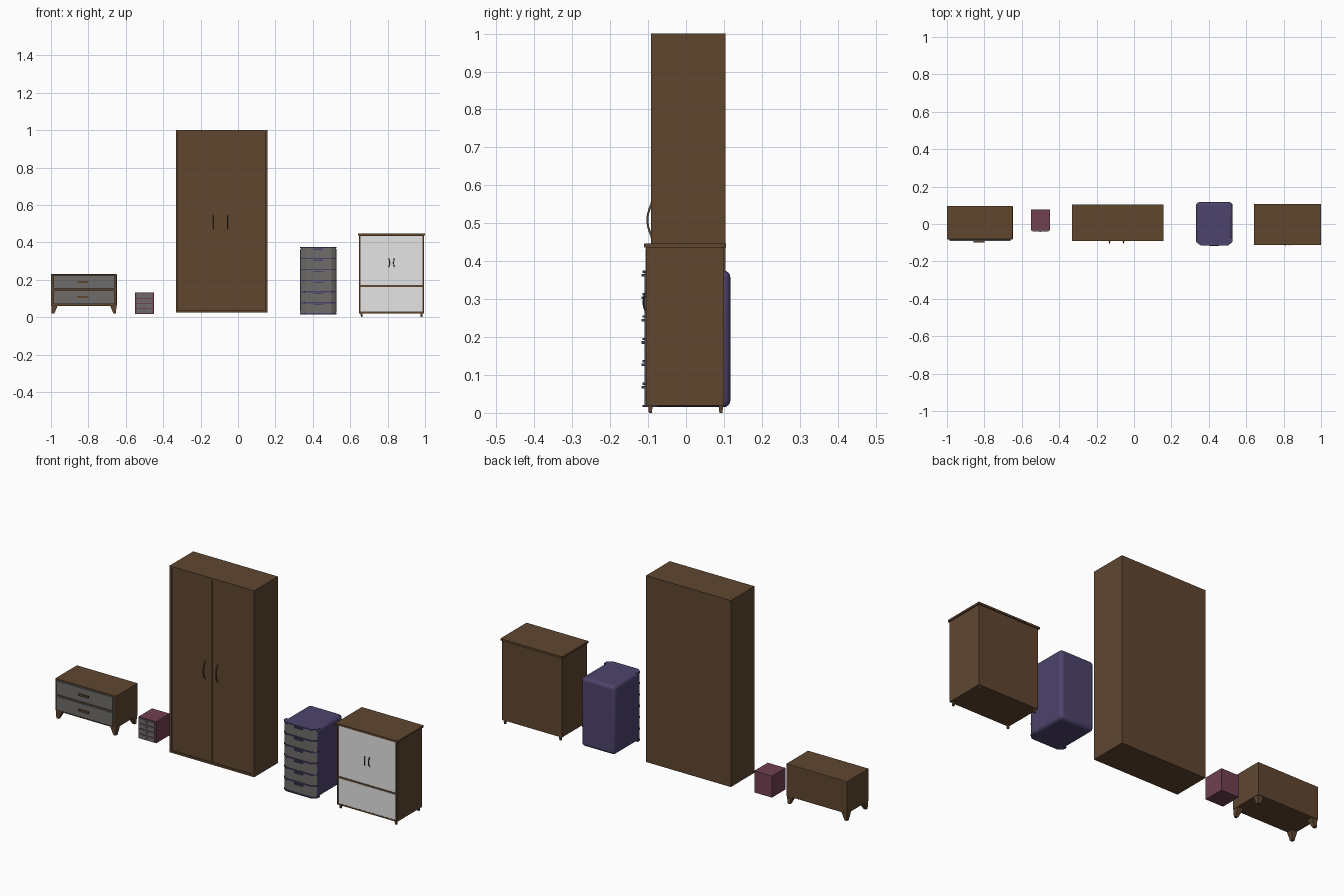
import bpy, bmesh, math
from mathutils import Vector

if "Cube" in bpy.data.objects:
    bpy.data.objects.remove(bpy.data.objects["Cube"])


def mat(name, c):
    m = bpy.data.materials.new(name)
    m.diffuse_color = (*c, 1)
    m.use_nodes = True
    m.node_tree.nodes["Principled BSDF"].inputs["Base Color"].default_value = m.diffuse_color
    return m


WOOD = mat("brown wood", (0.115, 0.062, 0.030))
DARK = mat("dark brown handle", (0.050, 0.030, 0.017))
GREY = mat("grey drawer", (0.155, 0.150, 0.142))
PURPLE = mat("purple plastic", (0.075, 0.057, 0.150))
RED = mat("dusty red", (0.165, 0.052, 0.085))
WHITE = mat("white door", (0.78, 0.78, 0.78))


def finish(name, bm, m):
    bmesh.ops.recalc_face_normals(bm, faces=bm.faces)
    me = bpy.data.meshes.new(name)
    bm.to_mesh(me)
    bm.free()
    me.materials.append(m)
    ob = bpy.data.objects.new(name, me)
    bpy.context.collection.objects.link(ob)
    return ob


def box(name, x0, x1, y0, y1, z0, z1, m, bevel=0):
    bm = bmesh.new()
    bmesh.ops.create_cube(bm, size=1)
    for v in bm.verts:
        v.co = Vector(((x0 + x1) / 2 + v.co.x * (x1 - x0),
                       (y0 + y1) / 2 + v.co.y * (y1 - y0),
                       (z0 + z1) / 2 + v.co.z * (z1 - z0)))
    ob = finish(name, bm, m)
    if bevel:
        b = ob.modifiers.new("bevel", 'BEVEL')
        b.width, b.segments = bevel, 2
    return ob


def prism(name, outline, z0, z1, m):
    """Vertical extrusion of an xy outline."""
    bm = bmesh.new()
    f = bm.faces.new([bm.verts.new((x, y, z0)) for x, y in outline])
    r = bmesh.ops.extrude_face_region(bm, geom=[f])
    for v in r["geom"]:
        if isinstance(v, bmesh.types.BMVert):
            v.co.z = z1
    return finish(name, bm, m)


def frustum(name, top, bottom, z0, z1, m):
    """Tapered leg: top and bottom are (x, y, half width)."""
    bm = bmesh.new()
    rings = []
    for (x, y, h), z in ((bottom, z0), (top, z1)):
        rings.append([bm.verts.new((x + a * h, y + b * h, z))
                      for a, b in ((-1, -1), (1, -1), (1, 1), (-1, 1))])
    lo, hi = rings
    bm.faces.new(lo)
    bm.faces.new(hi)
    for i in range(4):
        j = (i + 1) % 4
        bm.faces.new((lo[i], lo[j], hi[j], hi[i]))
    return finish(name, bm, m)


def arc_handle(name, x, y, z0, z1, out, side, r, m):
    """Bow handle bulging to the front by out and sideways by side."""
    cu = bpy.data.curves.new(name, 'CURVE')
    cu.dimensions = '3D'
    cu.bevel_depth, cu.bevel_resolution, cu.use_fill_caps = r, 1, True
    s = cu.splines.new('POLY')
    n = 10
    s.points.add(n)
    for i, p in enumerate(s.points):
        b = math.sin(math.pi * i / n)
        p.co = (x + side * b, y - out * b, z0 + (z1 - z0) * i / n, 1)
    cu.materials.append(m)
    bpy.context.collection.objects.link(bpy.data.objects.new(name, cu))


# Low two-drawer chest
box("low_chest_body", -1.0, -0.648, -0.082, 0.097, 0.060, 0.230, WOOD, 0.003)
for i, z in enumerate((0.071, 0.152)):
    box(f"low_chest_drawer_{i}", -0.987, -0.661, -0.091, -0.08, z, z + 0.071, GREY)
    box(f"low_chest_handle_{i}", -0.857, -0.799, -0.099, -0.09, z + 0.031, z + 0.041, WOOD)
for sx in (-1, 1):
    for sy in (-1, 1):
        frustum(f"low_chest_leg_{sx}_{sy}", (-0.824 + sx * 0.157, 0.007 + sy * 0.07, 0.017),
                (-0.824 + sx * 0.165, 0.007 + sy * 0.078, 0.007), 0.02, 0.062, WOOD)

# Small red four-drawer box
box("small_box_body", -0.551, -0.449, -0.034, 0.077, 0.018, 0.131, RED)
for i in range(4):
    z = 0.022 + i * 0.0272
    box(f"small_box_drawer_{i}", -0.544, -0.456, -0.039, -0.033, z, z + 0.0215, GREY)
    box(f"small_box_knob_{i}", -0.504, -0.496, -0.043, -0.038, z + 0.009, z + 0.014, RED)

# Tall wardrobe: carcass, raised frame, recessed doors, bow handles
L, R = -0.332, 0.158
box("wardrobe_body", L, R, -0.082, 0.104, 0.025, 1.0, WOOD)
for name, x0, x1, z0, z1 in (("left_stile", L, L + 0.012, 0.025, 1.0),
                             ("right_stile", R - 0.012, R, 0.025, 1.0),
                             ("top_rail", L + 0.012, R - 0.012, 0.988, 1.0),
                             ("bottom_rail", L + 0.012, R - 0.012, 0.025, 0.036)):
    box("wardrobe_" + name, x0, x1, -0.092, -0.082, z0, z1, WOOD)
MID = (L + R) / 2
for name, x0, x1 in (("left", L + 0.013, MID - 0.001), ("right", MID + 0.001, R - 0.013)):
    box(f"wardrobe_{name}_door", x0, x1, -0.089, -0.08, 0.037, 0.987, WOOD)
for i, x in enumerate((-0.13, -0.057)):
    arc_handle(f"wardrobe_handle_{i}", x, -0.089, 0.462, 0.555, 0.013, 0, 0.003, WOOD)
    for z in (0.467, 0.550):
        box("wardrobe_handle_foot", x - 0.005, x + 0.005, -0.094, -0.088, z - 0.006, z + 0.006, WOOD)

# Purple six-drawer tower with rounded shell
shell = box("tower_body", 0.332, 0.527, -0.100, 0.117, 0.015, 0.375, PURPLE)
bv = shell.modifiers.new("bevel", 'BEVEL')
bv.width, bv.segments = 0.018, 4
bpy.context.view_layer.objects.active = shell
shell.select_set(True)
bpy.ops.object.shade_smooth_by_angle()


def front_outline(y, inset):
    a, b = 0.332 + inset, 0.527 - inset
    return [(a, -0.075), (a, -0.096), (a + 0.024, y), (b - 0.024, y), (b, -0.096), (b, -0.075)]


for i in range(7):
    z = 0.015 + i * 0.059
    prism(f"tower_ledge_{i}", front_outline(-0.115, 0.0), z, z + 0.006, PURPLE)
    if i < 6:
        prism(f"tower_drawer_{i}", front_outline(-0.110, 0.004), z + 0.006, z + 0.059, GREY)
        box(f"tower_pull_{i}", 0.405, 0.454, -0.117, -0.108, z + 0.049, z + 0.056, PURPLE)

# White-fronted cabinet
box("cabinet_body", 0.648, 0.994, -0.102, 0.100, 0.020, 0.436, WOOD)
box("cabinet_top", 0.642, 1.0, -0.111, 0.106, 0.436, 0.446, WOOD)
for name, x0, x1, z0, z1 in (("left_door", 0.655, 0.8205, 0.171, 0.434),
                             ("right_door", 0.8215, 0.987, 0.171, 0.434),
                             ("lower_drawer", 0.655, 0.987, 0.029, 0.161)):
    box("cabinet_" + name, x0, x1, -0.107, -0.101, z0, z1, WHITE)
box("cabinet_middle_rail", 0.648, 0.994, -0.107, -0.101, 0.162, 0.170, WOOD)
box("cabinet_bottom_rail", 0.648, 0.994, -0.106, -0.101, 0.020, 0.028, WOOD)
for sx in (-1, 1):
    box(f"cabinet_stile_{sx}", 0.821 + sx * 0.170 - 0.003, 0.821 + sx * 0.170 + 0.003,
        -0.106, -0.101, 0.020, 0.436, WOOD)
    arc_handle(f"cabinet_handle_{sx}", 0.821 + sx * 0.015, -0.106, 0.266, 0.316,
               0.006, -sx * 0.004, 0.0025, DARK)
    for y in (-0.094, 0.092):
        frustum(f"cabinet_foot_{sx}", (0.821 + sx * 0.160, y, 0.006),
                (0.821 + sx * 0.160, y, 0.004), 0.0, 0.021, WOOD)
